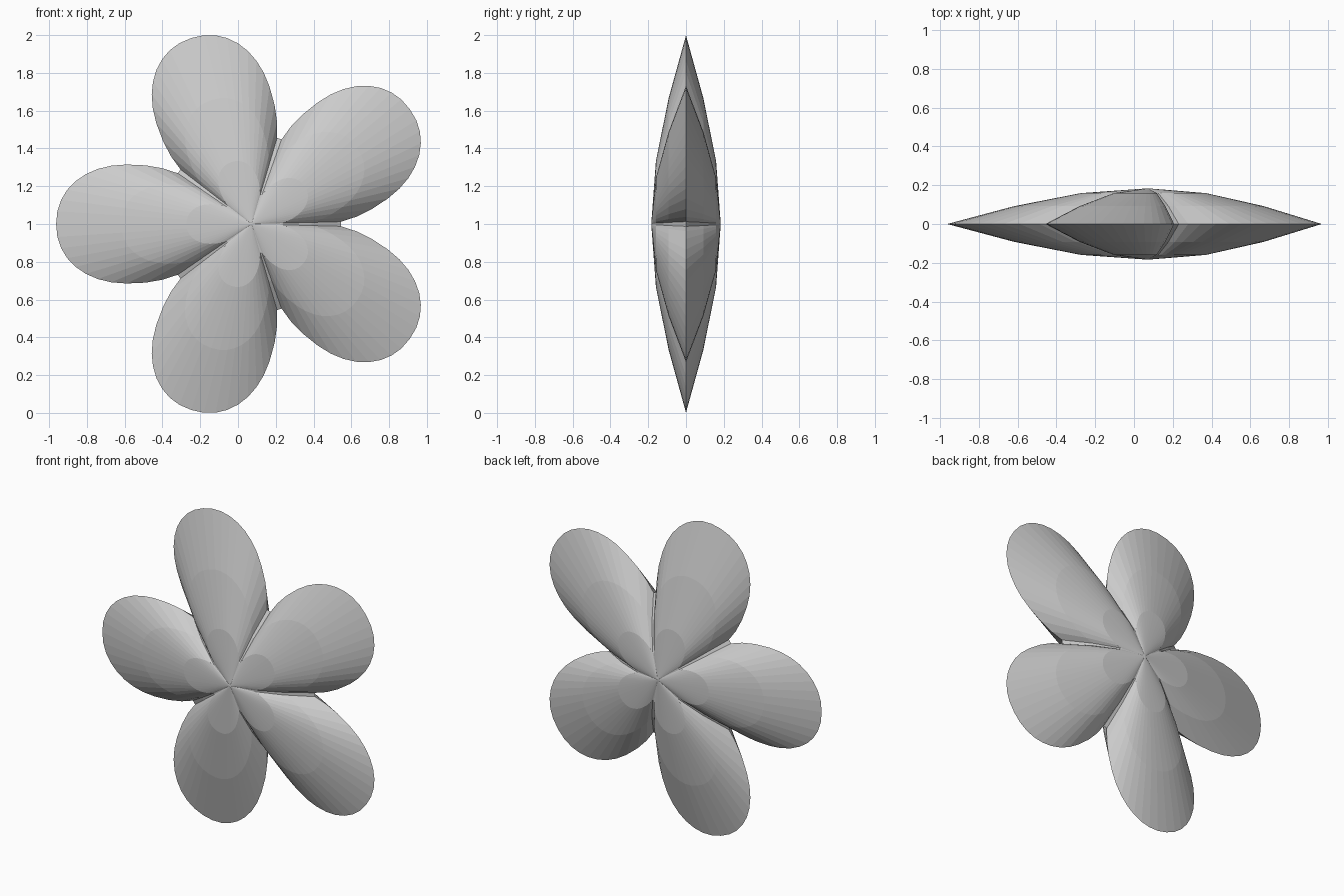
import bpy, bmesh, math

cube = bpy.data.objects.get("Cube")
if cube:
    bpy.data.objects.remove(cube, do_unlink=True)

PETALS = 5
STEPS = 22            # outline segments around each petal
RINGS = 3             # dome steps from the rim to the middle
DEPTH = 0.184
CENTRE_X, CENTRE_Z = 0.072, 1.0


def power(value, exponent=0.93):
    return math.copysign(abs(value) ** exponent, value)


# One rounded petal outline: (distance along axis, sideways offset)
def petal_outline():
    end = math.radians(122.5)
    points = []
    for i in range(STEPS + 1):
        t = -end + 2 * end * i / STEPS
        length = 0.38 if math.cos(t) > 0 else 0.47
        points.append((0.655 + length * power(math.cos(t)), 0.315 * power(math.sin(t))))
    return points


# Whole flower rim, with a narrow web joining neighbouring petals
def flower_outline():
    rim = []
    for k in range(PETALS):
        a = math.pi + k * math.tau / PETALS
        c, s = math.cos(a), math.sin(a)
        rim += [(u * c - v * s, u * s + v * c) for u, v in petal_outline()]
    return rim


material = bpy.data.materials.new("light grey")
grey = (0.6, 0.6, 0.6, 1)
material.diffuse_color = grey
material.use_nodes = True
material.node_tree.nodes["Principled BSDF"].inputs["Base Color"].default_value = grey

# Domed front and back: rings shrink towards the middle as they rise
bm = bmesh.new()
rim = flower_outline()
outer = [bm.verts.new((x, 0, z)) for x, z in rim]
for side in (-1, 1):
    previous = outer
    for k in range(1, RINGS):
        scale = 1 - k / RINGS
        y = side * DEPTH * math.sin(k / RINGS * math.pi / 2)
        ring = [bm.verts.new((x * scale, y, z * scale)) for x, z in rim]
        for i in range(len(rim)):
            j = (i + 1) % len(rim)
            bm.faces.new((previous[i], previous[j], ring[j], ring[i]))
        previous = ring
    tip = bm.verts.new((0, side * DEPTH, 0))
    for i in range(len(rim)):
        bm.faces.new((previous[i], previous[(i + 1) % len(rim)], tip))
bmesh.ops.recalc_face_normals(bm, faces=bm.faces)

mesh = bpy.data.meshes.new("flower_petals")
bm.to_mesh(mesh)
bm.free()
mesh.materials.append(material)
flower = bpy.data.objects.new("flower_petals", mesh)
flower.location = (CENTRE_X, 0, CENTRE_Z)
bpy.context.collection.objects.link(flower)
